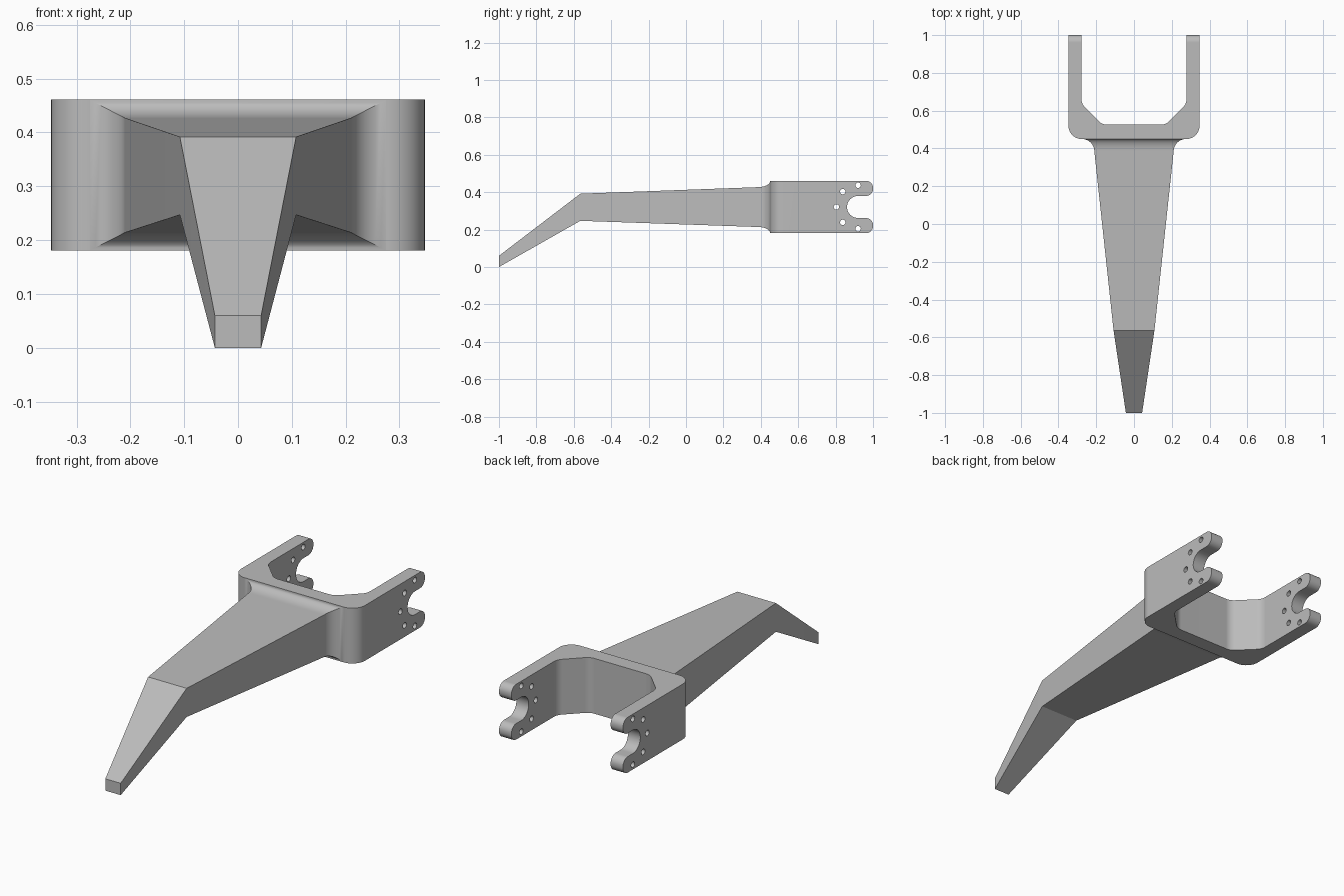
import bpy, bmesh
from math import sin, cos, pi, radians
from mathutils import Vector

if "Cube" in bpy.data.objects:
    bpy.data.objects.remove(bpy.data.objects["Cube"])

GREY = (0.5, 0.5, 0.5, 1)
metal = bpy.data.materials.new("plain grey")
metal.use_nodes = True
metal.diffuse_color = GREY
metal.node_tree.nodes["Principled BSDF"].inputs["Base Color"].default_value = GREY


def finish_mesh(name, bm):
    bmesh.ops.recalc_face_normals(bm, faces=bm.faces)
    mesh = bpy.data.meshes.new(name)
    bm.to_mesh(mesh)
    bm.free()
    mesh.materials.append(metal)
    obj = bpy.data.objects.new(name, mesh)
    bpy.context.collection.objects.link(obj)
    return obj


def loft(name, rings):
    """Skin a list of equal-length rings and cap both ends."""
    bm = bmesh.new()
    loops = [[bm.verts.new(p) for p in ring] for ring in rings]
    n = len(loops[0])
    for a, b in zip(loops, loops[1:]):
        for i in range(n):
            j = (i + 1) % n
            bm.faces.new((a[i], a[j], b[j], b[i]))
    bm.faces.new(loops[0])
    bm.faces.new(loops[-1])
    return finish_mesh(name, bm)


def rounded(corners, steps=10):
    """Outline with each (u, v, radius) corner filleted."""
    out = []
    for i, (u, v, r) in enumerate(corners):
        p = Vector((u, v))
        if r == 0:
            out.append(p)
            continue
        a = (Vector(corners[i - 1][:2]) - p).normalized()
        b = (Vector(corners[(i + 1) % len(corners)][:2]) - p).normalized()
        half = a.angle(b) / 2
        centre = p + (a + b).normalized() * (r / sin(half))
        out_dir = (p - centre).normalized()
        side = (a - b).normalized()
        sweep = pi / 2 - half
        for k in range(steps + 1):
            t = sweep * (1 - 2 * k / steps)
            out.append(centre + r * (out_dir * cos(t) + side * sin(t)))
    return out


def boolean(obj, cutter, operation):
    mod = obj.modifiers.new("cut", 'BOOLEAN')
    mod.object, mod.operation, mod.solver = cutter, operation, 'EXACT'
    bpy.context.view_layer.objects.active = obj
    bpy.ops.object.modifier_apply(modifier=mod.name)
    bpy.data.objects.remove(cutter)


# Fork: U-shaped plan, trimmed to its side outline
half_plan = [(0.347, 1.1, 0), (0.347, 0.45, 0.07)]
inner = [(0.168, 0.526, 0.06), (0.278, 0.636, 0.06), (0.278, 1.1, 0)]
mirror = lambda pts: [(-x, y, r) for x, y, r in reversed(pts)]
plan = rounded(half_plan + mirror(half_plan) + mirror(inner) + inner)
fork = loft("fork", [[(p.x, p.y, z) for p in plan] for z in (0, 0.7)])

MID, HIGH, GAP, EYE = 0.321, 0.14, 0.059, 0.92
side = [(0.3, MID + HIGH, 0), (1.0, MID + HIGH, 0.038), (1.0, MID + GAP, 0.038)]
notch = [Vector((EYE - GAP * sin(t), MID + GAP * cos(t)))
         for t in (pi * k / 20 for k in range(21))]
upper = rounded([(0.3, MID, 0)] + side + [(EYE, MID + GAP, 0)])[1:-1]
lower = [Vector((p.x, 2 * MID - p.y)) for p in reversed(upper)]
outline = upper + notch + lower
boolean(fork, loft("side_cutter", [[(x, p.x, p.y) for p in outline]
                                   for x in (-0.6, 0.6)]), 'INTERSECT')

# Five bolt holes on an arc around each notch
for k in range(5):
    a = pi / 2 + k * pi / 4
    cy, cz = EYE + 0.116 * cos(a), MID + 0.116 * sin(a)
    ring = [(cy + 0.0145 * cos(t), cz + 0.0145 * sin(t))
            for t in (pi * i / 10 for i in range(20))]
    boolean(fork, loft("hole_cutter", [[(x, y, z) for y, z in ring]
                                       for x in (-0.6, 0.6)]), 'DIFFERENCE')

# Arm: bent tapering beam that flares into the fork
sections = [(-1.0, 0.043, 0.0, 0.06), (-0.565, 0.108, 0.247, 0.392)]
for k in range(11):
    t = pi / 2 * k / 10
    grow = 1 - cos(t)
    sections.append((0.385 + 0.065 * sin(t), 0.21 + 0.065 * grow,
                     0.214 - 0.033 * grow, 0.427 + 0.033 * grow))
sections.append((0.46,) + sections[-1][1:])
arm = loft("arm", [[(-w, y, lo), (w, y, lo), (w, y, hi), (-w, y, hi)]
                   for y, w, lo, hi in sections])

# Smooth fillets, crisp edges
for obj in (fork, arm):
    bpy.ops.object.select_all(action='DESELECT')
    obj.select_set(True)
    bpy.context.view_layer.objects.active = obj
    bpy.ops.object.shade_smooth_by_angle(angle=radians(25))
    obj.modifiers.new("even_shading", 'WEIGHTED_NORMAL').keep_sharp = True
